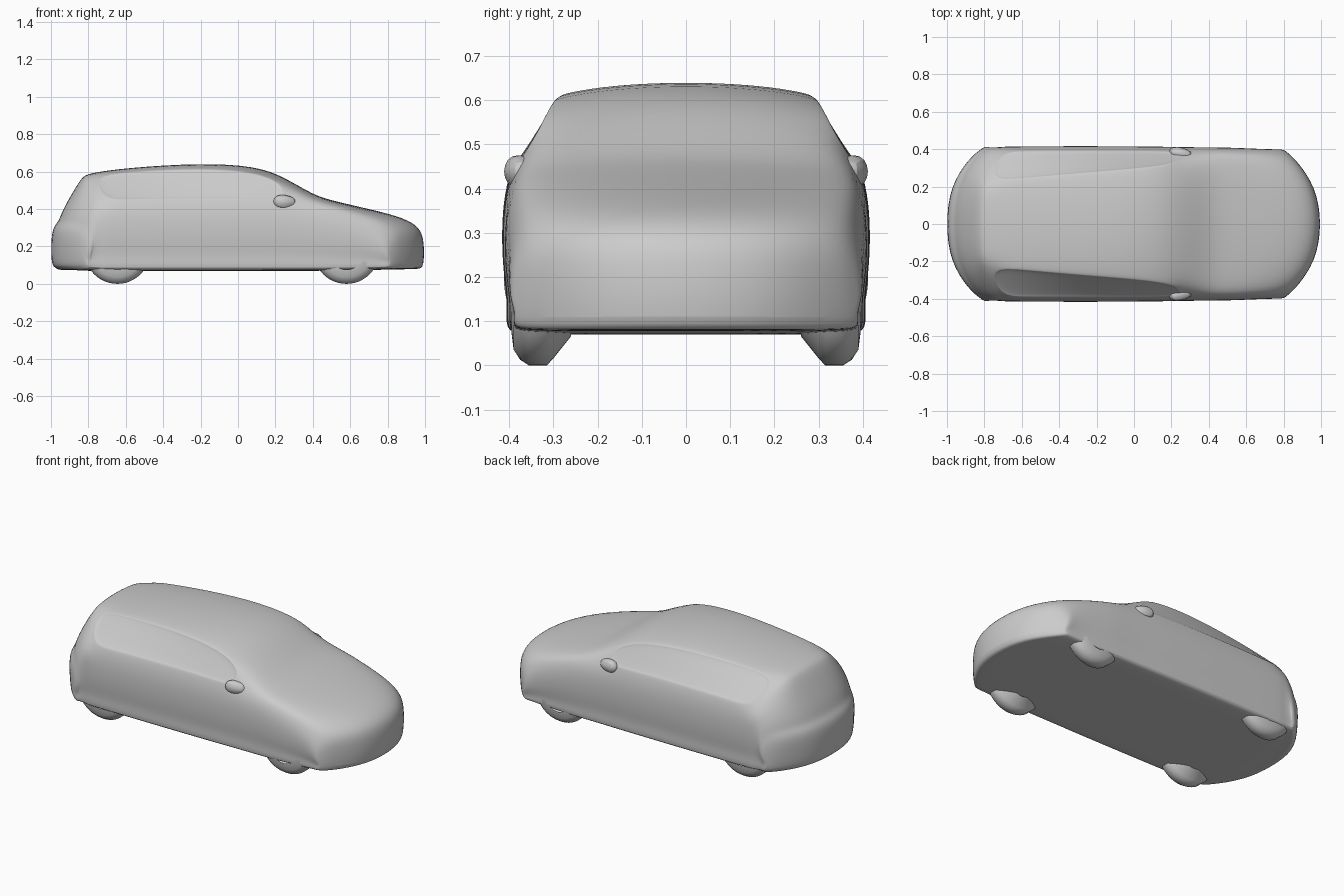
import bpy, bmesh, math
from mathutils import Matrix

if "Cube" in bpy.data.objects:
    bpy.data.objects.remove(bpy.data.objects["Cube"])

grey = bpy.data.materials.new("plain grey")
grey.use_nodes = True
tone = (0.6, 0.6, 0.6, 1)
grey.diffuse_color = tone
grey.node_tree.nodes["Principled BSDF"].inputs["Base Color"].default_value = tone


def make(name, bm, angle=40, subdiv=0):
    """Turn a bmesh into a smooth-shaded object."""
    bmesh.ops.recalc_face_normals(bm, faces=bm.faces)
    mesh = bpy.data.meshes.new(name)
    bm.to_mesh(mesh)
    bm.free()
    mesh.materials.append(grey)
    ob = bpy.data.objects.new(name, mesh)
    bpy.context.collection.objects.link(ob)
    if subdiv:
        mod = ob.modifiers.new("Subdivision", "SUBSURF")
        mod.levels = mod.render_levels = subdiv
    bpy.ops.object.select_all(action="DESELECT")
    ob.select_set(True)
    bpy.context.view_layer.objects.active = ob
    bpy.ops.object.shade_smooth_by_angle(angle=math.radians(angle))


# Body stations: x, floor, top, beltline, roof edge y, roof edge z, half width
STATIONS = [
    (-1.006, .11, .26, .235, .34, .25, .41),
    (-.99, .09, .31, .275, .34, .30, .413),
    (-.965, .075, .335, .31, .335, .325, .413),
    (-.945, .075, .39, .36, .315, .378, .41),
    (-.89, .075, .485, .42, .275, .468, .41),
    (-.835, .07, .574, .437, .235, .555, .412),
    (-.80, .07, .593, .442, .225, .577, .414),
    (-.6, .07, .622, .447, .24, .602, .416),
    (-.2, .07, .649, .452, .275, .624, .417),
    (.1, .07, .633, .447, .3, .602, .415),
    (.25, .07, .573, .44, .33, .535, .412),
    (.4, .07, .479, .42, .35, .455, .41),
    (.5, .07, .447, .4, .355, .43, .41),
    (.75, .075, .392, .34, .35, .375, .402),
    (.9, .078, .352, .295, .345, .334, .40),
    (.975, .08, .307, .255, .335, .292, .40),
    (1.006, .085, .245, .215, .33, .235, .395),
]


def half_section(zb, zt, belt, ry, rz, w):
    def side(t):
        return zb + t * (belt - zb)
    return [(0, zb), (.2, zb), (.9 * w, zb), (w - .006, zb + .008),
            (w - .014, side(.2)), (w, side(.42)), (w, side(.78)),
            (w - .022, belt), (ry, rz), (ry * .6, zt - (zt - rz) * .3), (0, zt)]


# Body: lofted sections whose ends bow round in plan
bm = bmesh.new()
rings = []
for u, *spec in STATIONS:
    half = half_section(*spec)
    section = half + [(-y, z) for y, z in half[-2:0:-1]]
    depth, power = (.22, 2.7) if u > 0 else (.2, 3.2)
    bow = depth * max(0, (abs(u) - .6) / .4)
    ring = []
    for y, z in section:
        x = u - math.copysign(bow * (abs(y) / .41) ** power, u)
        ring.append(bm.verts.new((x, y, z)))
    rings.append(ring)
windows = {1: [], -1: []}
n = len(rings[0])
for k in range(len(rings) - 1):
    a, b = rings[k], rings[k + 1]
    for i in range(n):
        j = (i + 1) % n
        f = bm.faces.new((a[i], a[j], b[j], b[i]))
        if -.81 < STATIONS[k][0] < .2 and i in (7, 12):
            windows[1 if i == 7 else -1].append(f)
# End caps: bridge the lower half of each end ring to its upper half
for ring in (rings[0], rings[-1]):
    for s in (1, -1):
        for i in range(5):
            quad = [ring[s * i % n], ring[s * (i + 1) % n],
                    ring[s * (9 - i) % n], ring[s * (10 - i) % n]]
            bm.faces.new(list(dict.fromkeys(quad)))
bmesh.ops.recalc_face_normals(bm, faces=bm.faces)
# Shallow recessed side windows
for faces in windows.values():
    bmesh.ops.inset_region(bm, faces=faces, thickness=.012, depth=0)
    bmesh.ops.inset_region(bm, faces=faces, thickness=.006, depth=-.004)
make("body", bm, 60, subdiv=2)

# Wheels: only the tread below the floor shows, turned as a part arc
ARC = math.radians(120)
for end, x in (("front", .58), ("rear", -.645)):
    for side, s in (("left", 1), ("right", -1)):
        bm = bmesh.new()
        profile = [(.26, .11), (.30, .16), (.315, .176), (.355, .176),
                   (.375, .163), (.39, .14), (.395, .1)]
        verts = [bm.verts.new((x, s * y, .176 - r)) for y, r in profile]
        edges = [bm.edges.new(pair) for pair in zip(verts, verts[1:])]
        bmesh.ops.rotate(bm, verts=verts, cent=(x, 0, .176),
                         matrix=Matrix.Rotation(-ARC / 2, 3, "Y"))
        bmesh.ops.spin(bm, geom=verts + edges, cent=(x, 0, .176), axis=(0, 1, 0),
                       angle=ARC, steps=16)
        make(f"{end}_{side}_wheel", bm, 50)

# Door mirrors
for side, s in (("left", 1), ("right", -1)):
    bm = bmesh.new()
    bmesh.ops.create_cube(bm, size=1, matrix=Matrix.Translation((.25, s * .375, .44))
                          @ Matrix.Rotation(-s * .25, 4, "Z")
                          @ Matrix.Diagonal((.15, .08, .11, 1)))
    for v in bm.verts:
        if v.co.x > .25:
            v.co.z = .43 + (v.co.z - .43) * .6
    make(f"{side}_mirror", bm, 60, subdiv=2)
